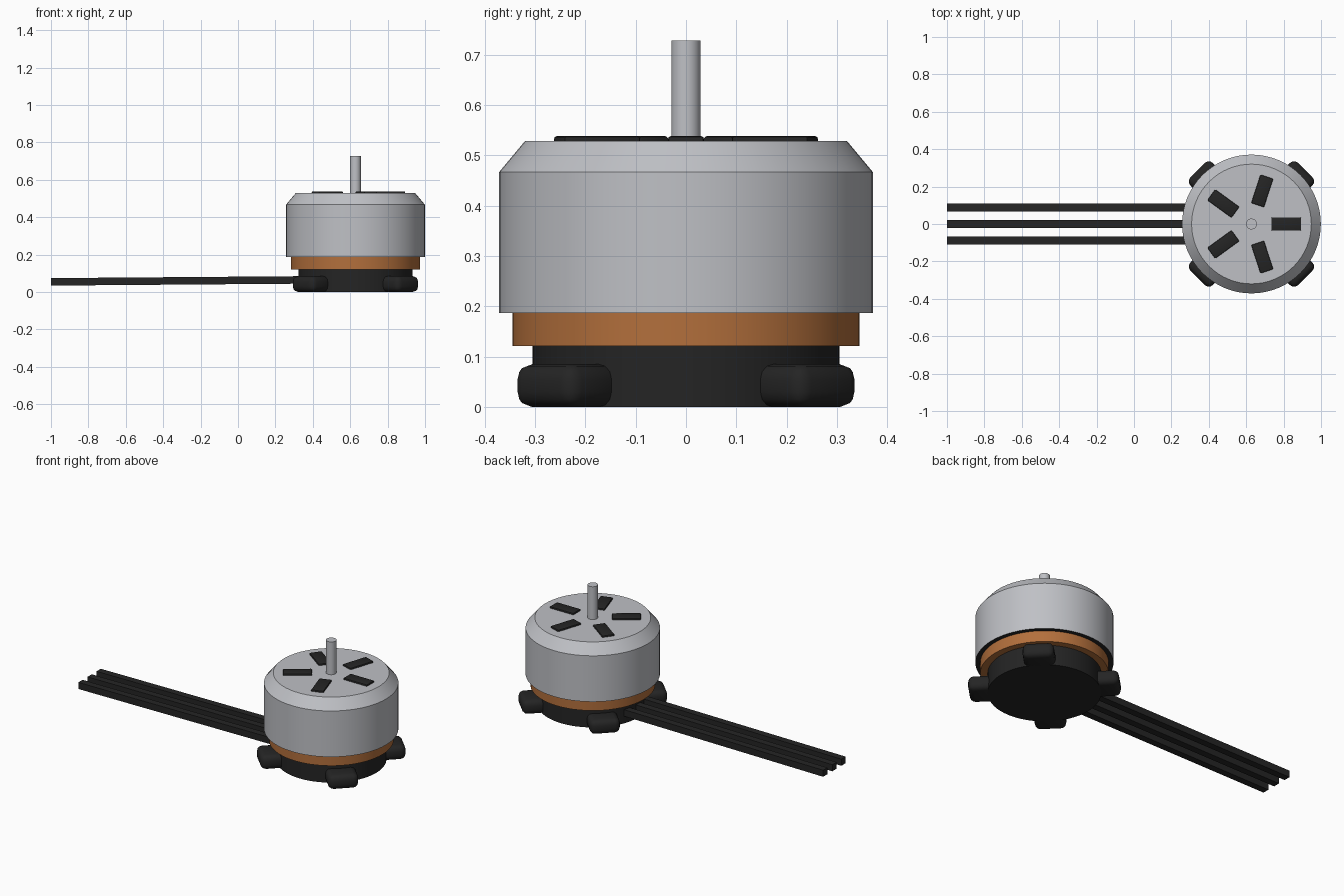
import bpy
import math
from mathutils import Vector

cube = bpy.data.objects.get("Cube")
if cube:
    bpy.data.objects.remove(cube, do_unlink=True)

CX = 0.628  # motor axis


def material(name, rgb):
    m = bpy.data.materials.new(name)
    m.use_nodes = True
    colour = (*rgb, 1)
    m.diffuse_color = colour
    m.node_tree.nodes["Principled BSDF"].inputs["Base Color"].default_value = colour
    return m


silver = material("silver", (0.52, 0.53, 0.56))
copper = material("copper", (0.45, 0.16, 0.045))
black = material("black", (0.018, 0.018, 0.018))


def finish(ob, name, mat):
    ob.name = name
    ob.data.materials.append(mat)
    bpy.ops.object.shade_smooth_by_angle(angle=math.radians(30))
    return ob


def lathe(name, profile, mat, sides=64):
    """Closed solid turned about the motor axis from (radius, height) points."""
    verts, faces = [], []
    for r, z in profile:
        for i in range(sides):
            a = math.tau * i / sides
            verts.append((r * math.cos(a), r * math.sin(a), z))
    for k in range(len(profile) - 1):
        for i in range(sides):
            j = (i + 1) % sides
            faces.append((k * sides + i, k * sides + j,
                          (k + 1) * sides + j, (k + 1) * sides + i))
    faces.append(tuple(reversed(range(sides))))
    faces.append(tuple(range(len(verts) - sides, len(verts))))
    me = bpy.data.meshes.new(name)
    me.from_pydata(verts, [], faces)
    ob = bpy.data.objects.new(name, me)
    bpy.context.collection.objects.link(ob)
    bpy.ops.object.select_all(action='DESELECT')
    bpy.context.view_layer.objects.active = ob
    ob.select_set(True)
    ob.location.x = CX
    return finish(ob, name, mat)


def box(name, centre, size, mat, turn=(0, 0, 0), bevel=0, segments=2):
    bpy.ops.mesh.primitive_cube_add(size=1, location=centre, rotation=turn)
    ob = bpy.context.object
    ob.scale = size
    bpy.ops.object.transform_apply(location=False, rotation=False, scale=True)
    if bevel:
        mod = ob.modifiers.new("rounding", 'BEVEL')
        mod.width, mod.segments = bevel, segments
        bpy.ops.object.modifier_apply(modifier=mod.name)
    return finish(ob, name, mat)


def around(angle, radius, z):
    return Vector((CX + radius * math.cos(angle), radius * math.sin(angle), z))


# Base, winding, bell and shaft
lathe("base", [(0.305, 0), (0.305, 0.121)], black)
lathe("winding", [(0.345, 0.121), (0.345, 0.19)], copper)
bell = lathe("bell", [(0.371, 0.187), (0.371, 0.467), (0.32, 0.528)], silver)
lathe("shaft", [(0.029, 0.52), (0.029, 0.728)], silver, 32)

# Dark underside of the bell
bell.data.materials.append(black)
for face in bell.data.polygons:
    if face.normal.z < -0.9:
        face.material_index = 1

# Mounting feet
for i in range(4):
    a = math.pi / 4 + i * math.pi / 2
    box(f"foot_{i + 1}", around(a, 0.337, 0.0425), (0.14, 0.17, 0.085),
        black, (0, 0, a), 0.03, 3)

# Vents on the bell top
for i in range(5):
    a = i * math.tau / 5
    box(f"vent_{i + 1}", around(a, 0.186, 0.528), (0.16, 0.072, 0.02),
        black, (0, 0, a), 0.006)

# Flat leads, rising slightly towards the base
slope = math.atan2(0.01, 1.3)
for i in (-1, 0, 1):
    box(f"lead_{i + 2}", (-0.31, i * 0.088, 0.0595), (1.38, 0.041, 0.04),
        black, (0, -slope, 0))
